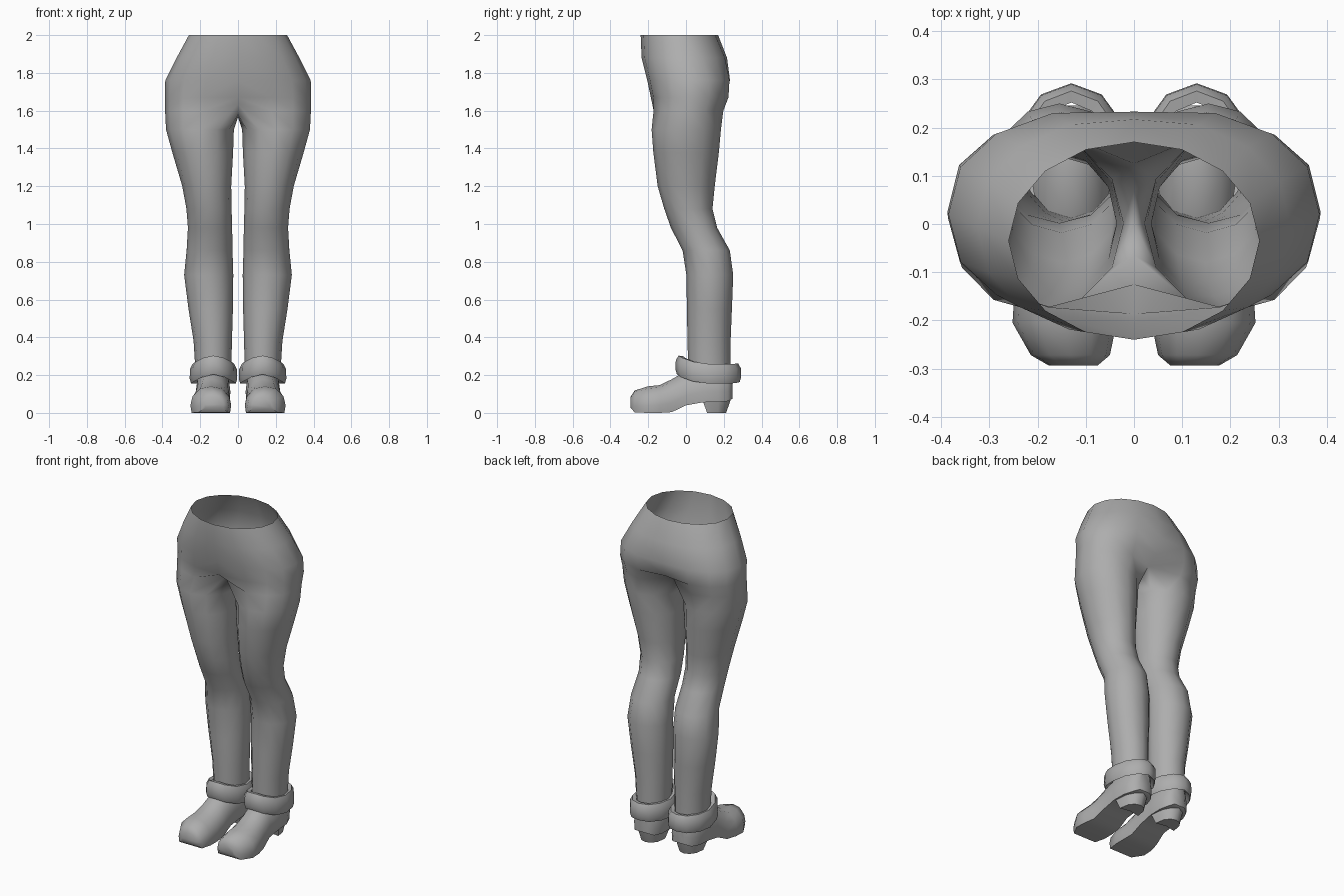
import bpy, bmesh, math

cube = bpy.data.objects.get("Cube")
if cube:
    bpy.data.objects.remove(cube)

grey = bpy.data.materials.new("plain grey")
grey.use_nodes = True
COLOUR = (0.42, 0.42, 0.42, 1)
grey.diffuse_color = COLOUR
grey.node_tree.nodes["Principled BSDF"].inputs["Base Color"].default_value = COLOUR


def power(v, p):
    return math.copysign(abs(v) ** p, v)


def loop(bm, points):
    return [bm.verts.new(p) for p in points]


def bridge(bm, a, b, closed=True):
    n = len(a)
    for i in range(n if closed else n - 1):
        j = (i + 1) % n
        bm.faces.new((a[i], a[j], b[j], b[i]))


def finish(bm, name, angle):
    """Turn the left half into a mirrored, smooth-shaded object."""
    bmesh.ops.recalc_face_normals(bm, faces=bm.faces[:])
    mesh = bpy.data.meshes.new(name)
    bm.to_mesh(mesh)
    bm.free()
    mesh.materials.append(grey)
    ob = bpy.data.objects.new(name, mesh)
    bpy.context.collection.objects.link(ob)
    bpy.ops.object.select_all(action='DESELECT')
    ob.select_set(True)
    bpy.context.view_layer.objects.active = ob
    bpy.ops.object.shade_smooth_by_angle(angle=math.radians(angle))
    mirror = ob.modifiers.new("mirror", 'MIRROR')
    mirror.use_clip = True
    mirror.merge_threshold = 0.0005
    return ob


# Trousers: half rings for the hips, full rings for the leg
def hip_ring(z, width, front, back, p, cleft=0.0):
    pts = []
    for i in range(9):
        a = math.radians(22.5 * i)
        x = width * power(math.sin(a), p) if 0 < i < 8 else 0
        y = (front + back) / 2 - (back - front) / 2 * power(math.cos(a), p)
        pts.append([x, y - (cleft if i == 8 else 0), z])
    return pts


def leg_ring(z, inner, outer, front, back):
    pts = []
    for i in range(12):
        a = math.radians(30 * i - 30)
        pts.append(((inner + outer) / 2 + (outer - inner) / 2 * math.sin(a),
                    (front + back) / 2 - (back - front) / 2 * math.cos(a), z))
    return pts


HIPS = [  # z, half width, front y, back y, squareness, cleft
    (2.00, .26, -.24, .17, 1.0, 0),
    (1.88, .325, -.235, .222, .92, .005),
    (1.76, .385, -.205, .245, .86, .012),
    (1.67, .387, -.186, .238, .82, .035),
]
LEGS = [  # z, inner x, outer x, front y, back y
    (1.50, .022, .381, -.182, .185),
    (1.38, .026, .348, -.173, .174),
    (1.20, .036, .295, -.150, .152),
    (1.08, .034, .273, -.115, .140),
    (0.98, .031, .265, -.080, .165),
    (0.86, .029, .272, -.018, .232),
    (0.73, .025, .285, .002, .250),
    (0.55, .027, .262, .005, .243),
    (0.38, .032, .235, .008, .236),
    (0.22, .036, .225, .012, .235),
]
bm = bmesh.new()
hips = [loop(bm, hip_ring(*h)) for h in HIPS]
for a, b in zip(hips, hips[1:]):
    bridge(bm, a, b, closed=False)
# Top of the thigh: hip outline closed by the crotch strip
thigh = hip_ring(1.60, .386, -.184, .21, .82)
thigh[0] = (0, -.125, 1.635)
thigh[8] = (0, .125, 1.625)
thigh += [(0, .07, 1.585), (0, 0, 1.565), (0, -.065, 1.58)]
top = loop(bm, thigh)
bridge(bm, hips[-1], top[:9], closed=False)
for data in LEGS:
    ring = loop(bm, leg_ring(*data))
    bridge(bm, top, ring)
    top = ring
finish(bm, "trousers", 80)

# Cuffs: a tilted band with a rounded cross-section
BAND = [(-.035, .02), (-.008, 0), (0, .022), (-.002, .065), (-.016, .088), (-.04, .085)]
bm = bmesh.new()
rings = []
for i in range(12):
    a = math.radians(30 * i)
    s, c = math.sin(a), math.cos(a)
    low = .167 - .012 * abs(s) + .033 * max(c, 0) ** 2
    height = 1.13 + .06 * abs(s)
    rings.append(loop(bm, [(.13 + (.126 + r) * s, .118 - (.174 + r) * c,
                            low + h * height + .004 * c) for r, h in BAND]))
for i in range(12):
    bridge(bm, rings[i], rings[(i + 1) % 12])
finish(bm, "cuffs", 60)

# Boots: upright sections from toe to heel, flat underneath
BOOT = [  # y, bottom z, top z, half width, centre x
    (-.294, .028, .085, .050, .126),
    (-.272, .003, .118, .082, .132),
    (-.205, .000, .140, .108, .144),
    (-.140, .000, .147, .106, .142),
    (-.075, .004, .178, .096, .137),
    (.000, .040, .222, .088, .133),
    (.090, .056, .250, .092, .132),
    (.170, .058, .250, .090, .130),
    (.222, .062, .245, .070, .128),
    (.246, .075, .235, .038, .126),
]
SECTION = [(-.94, 0), (-1, .28), (-.9, .62), (-.52, .92), (0, 1),
           (.52, .92), (.9, .62), (1, .28), (.94, 0)]
bm = bmesh.new()
sections = [loop(bm, [(cx + u * w, y, lo + v * (hi - lo)) for u, v in SECTION])
            for y, lo, hi, w, cx in BOOT]
for a, b in zip(sections, sections[1:]):
    bridge(bm, a, b)
bm.faces.new(sections[0])
bm.faces.new(sections[-1])
finish(bm, "boots", 42)

# Heels: tapered D-shaped blocks
bm = bmesh.new()
heel = []
for z, w, front, back in [(.11, .088, .085, .246), (.055, .080, .092, .232), (0, .066, .112, .212)]:
    pts = [(.130, front + .012, z)]
    for i in range(7):
        a = math.radians(30 * i)
        pts.append((.130 + w * math.cos(a),
                    front + (back - front) * power(math.sin(a), .8) if 0 < i < 6 else front, z))
    heel.append(loop(bm, pts))
for a, b in zip(heel, heel[1:]):
    bridge(bm, a, b)
bm.faces.new(heel[0])
bm.faces.new(heel[-1])
finish(bm, "heels", 42)
